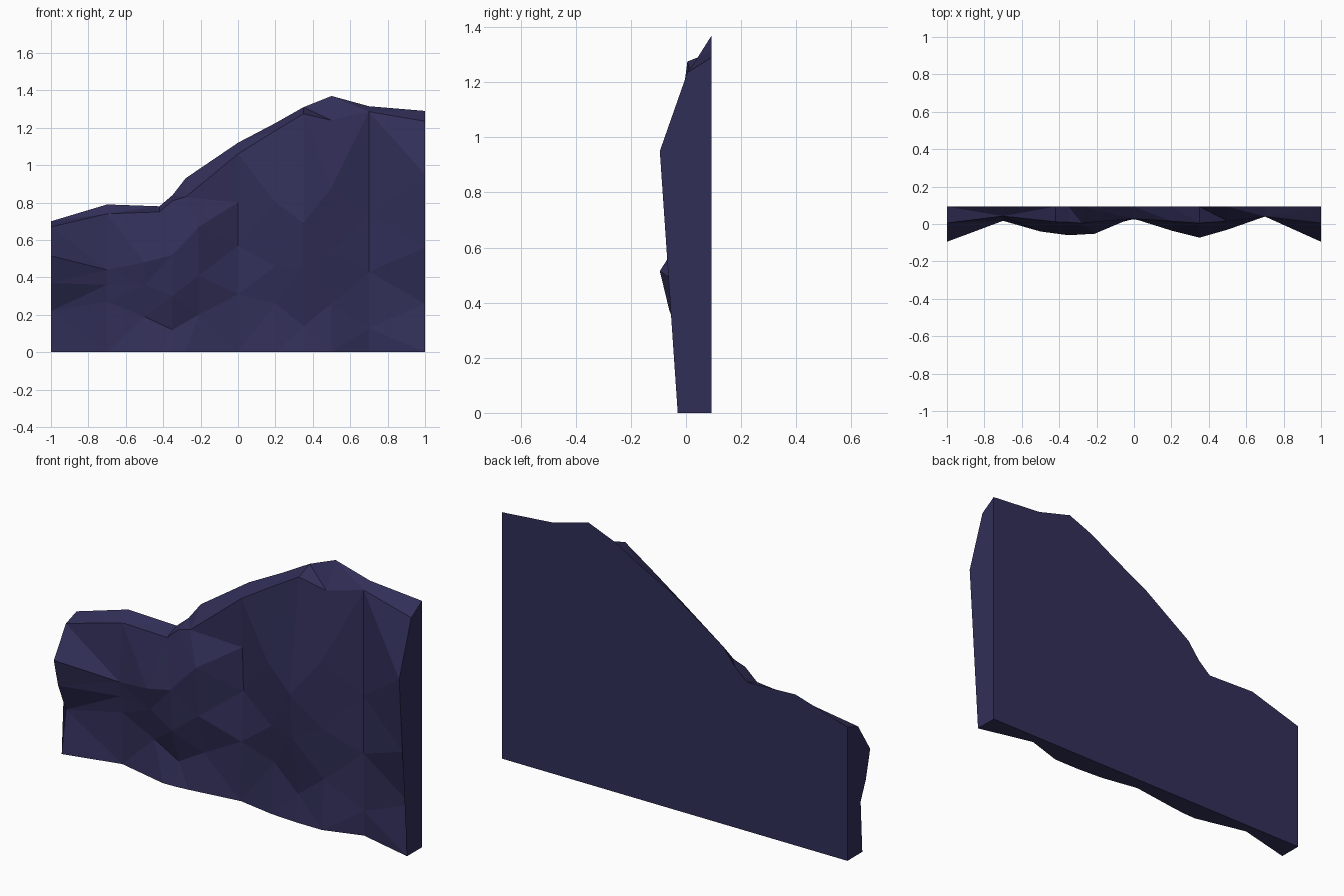
import bpy, bmesh

if "Cube" in bpy.data.objects:
    bpy.data.objects.remove(bpy.data.objects["Cube"])

BACK = 0.093

# Shared column positions: straight runs for rim and ground, shifted a little on the rock face
X_RIM = [-1, -.7, -.42, -.35, -.28, 0, .2, .35, .5, .7, 1]
X_FACE = [-1, -.7, -.5, -.35, -.21, 0, .2, .35, .5, .7, 1]

# Height of the crest along the flat back
CREST_Z = [.70, .79, .78, .84, .93, 1.12, 1.225, 1.31, 1.37, 1.315, 1.29]

# Depth and height of each horizontal line of the rock face, bottom to top
GROUND_Y = [-.03, .043, -.022, -.02, -.013, .025, -.01, -.02, -.02, .043, -.03]
FOOT_Y = [.005, .042, .025, .012, .018, .028, .015, 0, 0, .04, 0]
FOOT_Z = [.22, .27, .19, .12, .20, .31, .26, .14, .26, .13, .26]
LOWER_Y = [-.06, .03, -.012, -.045, -.03, .045, -.01, -.05, -.02, .04, -.065]
LOWER_Z = [.37, .36, .36, .30, .41, .57, .46, .45, .53, .43, .56]
UPPER_Y = [-.095, .017, -.04, -.06, -.052, .037, -.035, -.073, -.03, .04, -.095]
UPPER_Z = [.515, .44, .48, .52, .67, .80, .80, .69, .88, .735, .95]
RIM_Y = [.005, .042, .012, .01, .005, .028, .015, .005, .015, .04, .005]
RIM_Z = [.67, .74, .75, .81, .83, 1.06, 1.185, 1.275, 1.24, 1.286, 1.235]

n = len(X_RIM)
rows = [
    (X_RIM, [BACK] * n, [0] * n),
    (X_RIM, GROUND_Y, [0] * n),
    (X_FACE, FOOT_Y, FOOT_Z),
    (X_FACE, LOWER_Y, LOWER_Z),
    (X_FACE, UPPER_Y, UPPER_Z),
    (X_RIM, RIM_Y, RIM_Z),
    (X_RIM, [BACK] * n, CREST_Z),
]

# Loft the rows into a closed slab
bm = bmesh.new()
grid = [[bm.verts.new(p) for p in zip(*row)] for row in rows]
for low, high in zip(grid, grid[1:]):
    for i in range(n - 1):
        bm.faces.new((low[i], low[i + 1], high[i + 1], high[i]))
for i in range(n - 1):  # flat back
    bm.faces.new((grid[-1][i], grid[-1][i + 1], grid[0][i + 1], grid[0][i]))
bm.faces.new([r[0] for r in grid])  # end caps
bm.faces.new([r[-1] for r in reversed(grid)])
bmesh.ops.triangulate(bm, faces=bm.faces[:], quad_method='SHORT_EDGE')
bmesh.ops.recalc_face_normals(bm, faces=bm.faces[:])

mesh = bpy.data.meshes.new("cliff_wall")
bm.to_mesh(mesh)
bm.free()

rock = bpy.data.materials.new("dark indigo rock")
rock.diffuse_color = (.031, .028, .097, 1)
rock.use_nodes = True
rock.node_tree.nodes["Principled BSDF"].inputs["Base Color"].default_value = rock.diffuse_color
mesh.materials.append(rock)
bpy.context.collection.objects.link(bpy.data.objects.new("cliff_wall", mesh))
